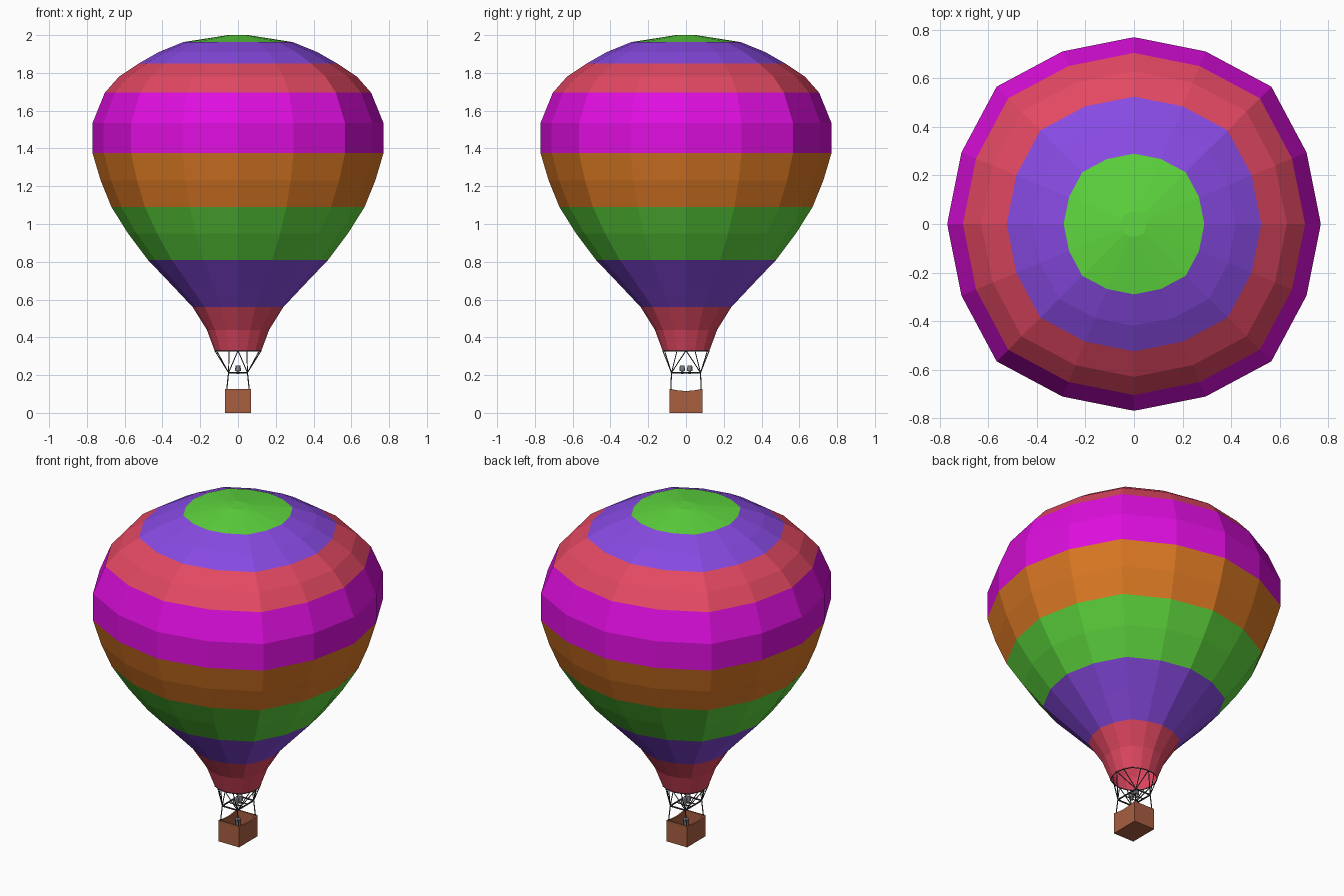
import bpy, bmesh, math
from mathutils import Vector

if "Cube" in bpy.data.objects:
    bpy.data.objects.remove(bpy.data.objects["Cube"])


def material(name, rgb):
    m = bpy.data.materials.new(name)
    lin = [(c / 255 / 12.92) if c < 11 else ((c / 255 + 0.055) / 1.055) ** 2.4 for c in rgb]
    m.diffuse_color = (*lin, 1)
    m.use_nodes = True
    m.node_tree.nodes["Principled BSDF"].inputs["Base Color"].default_value = m.diffuse_color
    return m


crimson = material("crimson", (226, 72, 98))
purple = material("purple", (136, 74, 226))
green = material("green", (94, 215, 62))
orange = material("orange", (222, 122, 36))
magenta = material("magenta", (222, 14, 222))
brown = material("wicker brown", (168, 94, 64))
dark = material("dark rope", (62, 62, 66))
grey = material("metal grey", (165, 168, 175))


def finish(bm, name, mats):
    me = bpy.data.meshes.new(name)
    bm.to_mesh(me)
    bm.free()
    for m in mats:
        me.materials.append(m)
    ob = bpy.data.objects.new(name, me)
    bpy.context.collection.objects.link(ob)
    return ob


def bridge(bm, a, b):
    n = len(a)
    return [bm.faces.new((a[i], a[(i + 1) % n], b[(i + 1) % n], b[i])) for i in range(n)]


def tube(bm, p, q, r, r2=None, sides=6):
    p, q = Vector(p), Vector(q)
    rot = (q - p).to_track_quat('Z', 'Y')
    rings = []
    for c, rad in ((p, r), (q, r if r2 is None else r2)):
        rings.append([bm.verts.new(c + rot @ Vector((rad * math.cos(t), rad * math.sin(t), 0)))
                      for t in (2 * math.pi * i / sides for i in range(sides))])
    bridge(bm, *rings)
    bm.faces.new(rings[0][::-1])
    bm.faces.new(rings[1])


SIDES = 16


def ring_point(i, r, z):
    # the diagonal seams bulge slightly
    k = 1.04 if i % 4 == 2 else 1.0
    t = 2 * math.pi * i / SIDES
    return Vector((k * r * math.cos(t), k * r * math.sin(t), z))


# Envelope: radius, height, colour of the band above
profile = [(.123, .327, 0), (.165, .44, 0), (.24, .56, 1), (.353, .68, 1), (.477, .81, 2),
           (.582, .95, 2), (.67, 1.09, 3), (.727, 1.23, 3), (.77, 1.375, 4), (.77, 1.535, 4),
           (.705, 1.695, 0), (.63, 1.78, 0), (.525, 1.85, 1), (.42, 1.91, 1), (.29, 1.963, 2),
           (.053, 2.0, 2)]
bm = bmesh.new()
rings = [[bm.verts.new(ring_point(i, r, z)) for i in range(SIDES)] for r, z, _ in profile]
for (_, _, c), a, b in zip(profile, rings, rings[1:]):
    for f in bridge(bm, a, b):
        f.material_index = c
bm.faces.new(rings[-1]).material_index = 2
finish(bm, "envelope", [crimson, purple, green, orange, magenta])

# Basket: hollow box whose long rims sag in the middle
HX, HY = .069, .088
ys = [-1, -.5, 0, .5, 1]


def basket_loop(bm, inset, base, sag):
    pts = [(1, y) for y in ys] + [(-1, y) for y in reversed(ys)]
    return [bm.verts.new((x * (HX - inset), y * (HY - inset), base - sag * (1 - y * y)))
            for x, y in pts]


bm = bmesh.new()
loops = [basket_loop(bm, *a) for a in ((0, 0, 0), (0, .126, .01), (.009, .126, .01), (.009, .01, 0))]
for a, b in zip(loops, loops[1:]):
    bridge(bm, a, b)
bm.faces.new(loops[0][::-1])
bm.faces.new(loops[-1])
finish(bm, "basket", [brown])

# Uprights, burner frame and fanned ropes up to the mouth
FX, FY, FZ = .05, .077, .213
bm = bmesh.new()
corners = [(sx, sy) for sx, sy in ((1, 1), (-1, 1), (-1, -1), (1, -1))]
for n, (sx, sy) in enumerate(corners):
    top = (sx * FX, sy * FY, FZ)
    tube(bm, (sx * .062, sy * .081, .1), top, .003)
    nx, ny = corners[(n + 1) % 4]
    tube(bm, top, (nx * FX, ny * FY, FZ), .0045)
    for d in (-2, -1, 1, 2):
        tube(bm, top, ring_point(2 + 4 * n + d, .123, .33), .0025)
for s in (-1, 1):
    tube(bm, (-FX, s * .02, FZ), (FX, s * .02, FZ), .003)
finish(bm, "ropes_and_frame", [dark])

# Thin hem round the mouth
bm = bmesh.new()
for i in range(SIDES):
    tube(bm, ring_point(i, .123, .327), ring_point(i + 1, .123, .327), .0025)
finish(bm, "mouth_hem", [dark])

# Twin burners
bm = bmesh.new()
for s in (-1, 1):
    tube(bm, (0, s * .02, .205), (0, s * .02, .222), .007, sides=10)
    tube(bm, (0, s * .02, .222), (0, s * .02, .252), .016, .013, sides=10)
finish(bm, "burners", [grey])

# Gas cylinders standing in the basket corners
bm = bmesh.new()
for sx, sy in corners:
    tube(bm, (sx * .042, sy * .06, .01), (sx * .042, sy * .06, .085), .014, sides=10)
    tube(bm, (sx * .042, sy * .06, .085), (sx * .042, sy * .06, .095), .014, .006, sides=10)
finish(bm, "gas_cylinders", [grey])
